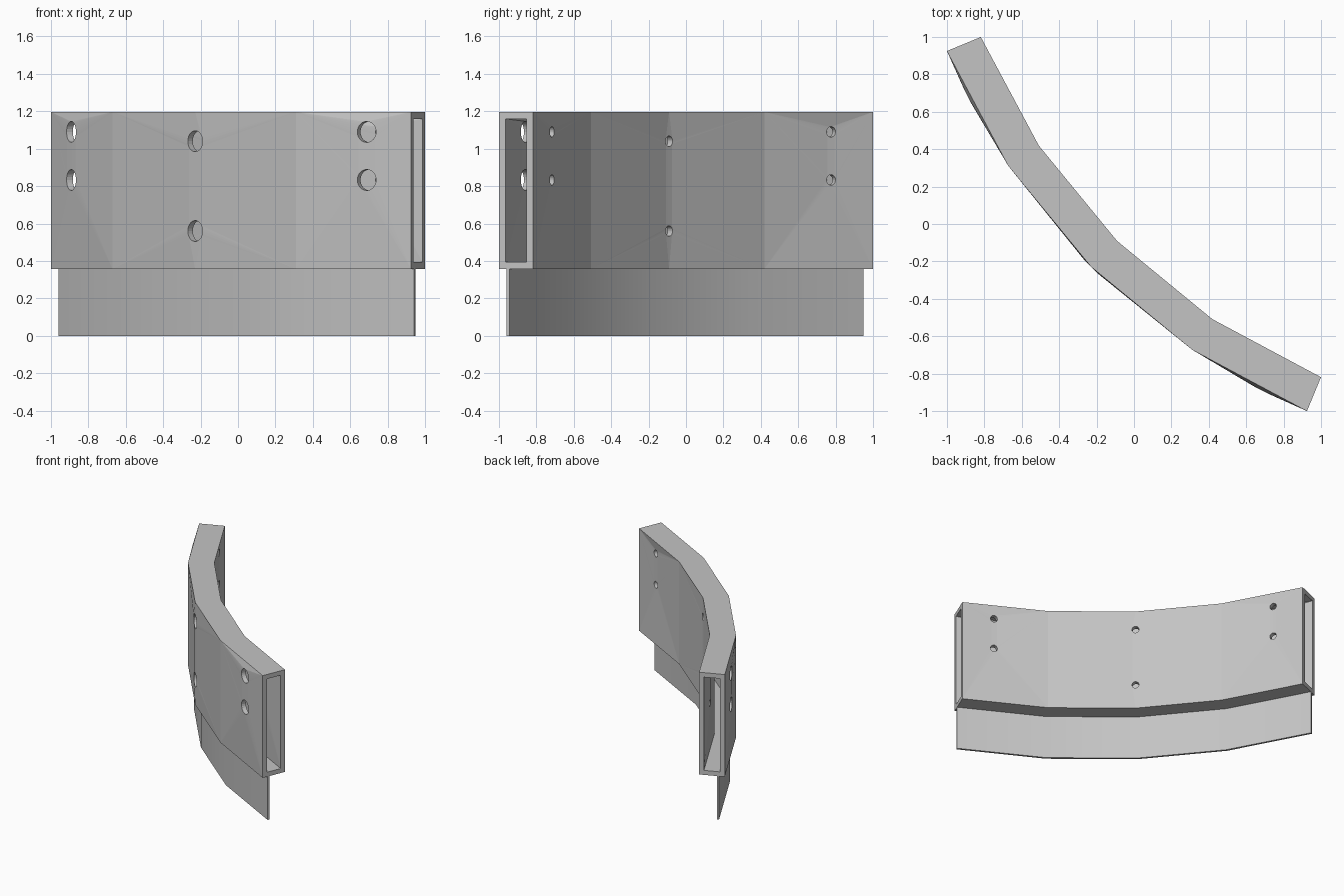
import bpy, bmesh
from math import sin, cos, pi, radians, hypot
from mathutils import Vector
from mathutils.geometry import delaunay_2d_cdt

cube = bpy.data.objects.get("Cube")
if cube:
    bpy.data.objects.remove(cube, do_unlink=True)

# Arc layout: centre on the diagonal, four straight segments over 45 degrees
CENTRE = 2.286
R_OUT, R_IN, WALL = 3.557, 3.361, 0.037
Z_LOW, Z_TOP = 0.357, 1.197
COLS = [radians(-22.5 + 11.25 * i) for i in range(5)]
SIDE = radians(18.3)
HOLES = [(-SIDE, 1.09), (-SIDE, 0.833), (0, 1.04), (0, 0.56), (SIDE, 1.09), (SIDE, 0.833)]
SEGS = 24

grey = bpy.data.materials.new("light grey")
grey.use_nodes = True
colour = (0.55, 0.55, 0.55, 1)
grey.diffuse_color = colour
grey.node_tree.nodes["Principled BSDF"].inputs["Base Color"].default_value = colour


def at(angle, radius, z):
    a = radians(225) + angle
    return Vector((CENTRE + radius * cos(a), CENTRE + radius * sin(a), z))


def face(bm, points):
    bm.faces.new([bm.verts.new(p) for p in points])


def ring(hole, size):
    a, z = hole
    return [(a * R_OUT + size * cos(2 * pi * k / SEGS), z + size * sin(2 * pi * k / SEGS))
            for k in range(SEGS)]


def curved_wall(bm, radius, low, top, hole_size):
    """Unrolled wall sheet with round holes, triangulated and bent onto the arc."""
    edge = [(a * R_OUT, low) for a in COLS] + [(a * R_OUT, top) for a in reversed(COLS)]
    points, edges = [], []
    for loop in [edge] + [ring(h, hole_size) for h in HOLES]:
        start, n = len(points), len(loop)
        points += [Vector(p) for p in loop]
        edges += [(start + i, start + (i + 1) % n) for i in range(n)]
    verts, _, tris, *_ = delaunay_2d_cdt(points, edges, [], 0, 1e-5)
    for tri in tris:
        mid = sum((verts[i] for i in tri), Vector((0, 0))) / len(tri)
        if any(hypot(mid.x - a * R_OUT, mid.y - z) < hole_size * 0.98 for a, z in HOLES):
            continue
        face(bm, [at(verts[i].x / R_OUT, radius, verts[i].y) for i in tri])


def hole_sides(bm, r1, r2, size):
    for h in HOLES:
        loop = ring(h, size)
        for (s, z), (t, w) in zip(loop, loop[1:] + loop[:1]):
            s, t = s / R_OUT, t / R_OUT
            face(bm, [at(s, r1, z), at(t, r1, w), at(t, r2, w), at(s, r2, z)])


def flat_strip(bm, r1, r2, z):
    for a, b in zip(COLS, COLS[1:]):
        face(bm, [at(a, r1, z), at(b, r1, z), at(b, r2, z), at(a, r2, z)])


def finish(bm, name):
    bmesh.ops.remove_doubles(bm, verts=bm.verts[:], dist=1e-4)
    bmesh.ops.recalc_face_normals(bm, faces=bm.faces[:])
    mesh = bpy.data.meshes.new(name)
    bm.to_mesh(mesh)
    bm.free()
    mesh.materials.append(grey)
    obj = bpy.data.objects.new(name, mesh)
    bpy.context.collection.objects.link(obj)
    return obj


# Hollow curved housing, open at both ends, wide holes outside and narrow ones inside
bm = bmesh.new()
c_out, c_in = R_OUT - WALL, R_IN + WALL
c_low, c_top = Z_LOW + WALL, Z_TOP - WALL
for outer, inner, size in ((R_OUT, c_out, 0.056), (R_IN, c_in, 0.028)):
    curved_wall(bm, outer, Z_LOW, Z_TOP, size)
    curved_wall(bm, inner, c_low, c_top, size)
    hole_sides(bm, outer, inner, size)
for z in (Z_LOW, Z_TOP):
    flat_strip(bm, R_OUT, R_IN, z)
for z in (c_low, c_top):
    flat_strip(bm, c_out, c_in, z)
# Rims around the end openings
for a in (COLS[0], COLS[-1]):
    big = [(R_OUT, Z_LOW), (R_IN, Z_LOW), (R_IN, Z_TOP), (R_OUT, Z_TOP)]
    small = [(c_out, c_low), (c_in, c_low), (c_in, c_top), (c_out, c_top)]
    for i in range(4):
        j = (i + 1) % 4
        face(bm, [at(a, *big[i]), at(a, *big[j]), at(a, *small[j]), at(a, *small[i])])
finish(bm, "curved_housing")

# Thin skirt hanging below the housing
bm = bmesh.new()
s_out, s_in, s_top = 3.513, 3.496, Z_LOW + 0.005
for z in (0, s_top):
    flat_strip(bm, s_out, s_in, z)
for r in (s_out, s_in):
    for a, b in zip(COLS, COLS[1:]):
        face(bm, [at(a, r, 0), at(b, r, 0), at(b, r, s_top), at(a, r, s_top)])
for a in (COLS[0], COLS[-1]):
    face(bm, [at(a, s_out, 0), at(a, s_in, 0), at(a, s_in, s_top), at(a, s_out, s_top)])
skirt = finish(bm, "lower_skirt")
bpy.ops.object.select_all(action="DESELECT")
skirt.select_set(True)
bpy.context.view_layer.objects.active = skirt
bpy.ops.object.shade_smooth_by_angle(angle=radians(30))
